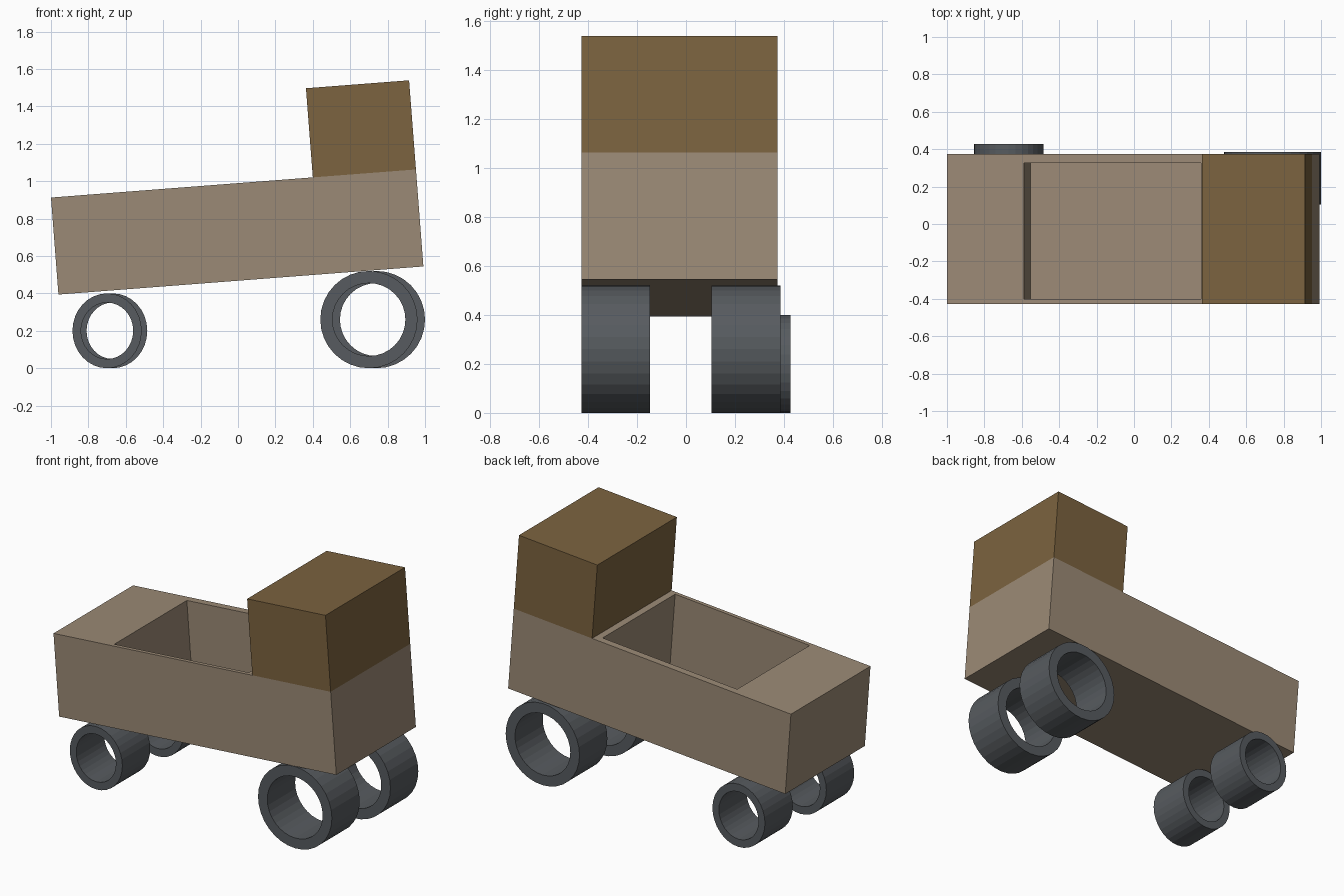
import bpy, bmesh, math
from mathutils import Matrix, Vector

if "Cube" in bpy.data.objects:
    bpy.data.objects.remove(bpy.data.objects["Cube"])

TILT = math.radians(4.4)
Y0, Y1 = -0.427, 0.373            # body sides
LENGTH, HEIGHT = 1.957, 0.52      # body size along its own axes
# body frame: origin at the low rear corner, tipped up towards +x
FRAME = Matrix.Translation((-0.96, 0, 0.394)) @ Matrix.Rotation(-TILT, 4, 'Y')


def material(name, rgb):
    m = bpy.data.materials.new(name)
    m.diffuse_color = (*rgb, 1)
    m.use_nodes = True
    m.node_tree.nodes["Principled BSDF"].inputs["Base Color"].default_value = m.diffuse_color
    return m


def finish(name, bm, mat):
    bmesh.ops.recalc_face_normals(bm, faces=bm.faces)
    me = bpy.data.meshes.new(name)
    bm.to_mesh(me)
    bm.free()
    me.materials.append(mat)
    ob = bpy.data.objects.new(name, me)
    bpy.context.collection.objects.link(ob)
    return ob


def box(lo, hi):
    lo, hi = Vector(lo), Vector(hi)
    bm = bmesh.new()
    bmesh.ops.create_cube(bm, size=1)
    bmesh.ops.scale(bm, vec=hi - lo, verts=bm.verts)
    bmesh.ops.translate(bm, vec=(lo + hi) / 2, verts=bm.verts)
    return bm


def tyre(name, x, y, rx, rz, wall, width, mat, sides=32):
    """Open tube along y; x and z radii may differ slightly."""
    bm = bmesh.new()
    rings = []
    for k, yy in ((1, y), (1, y + width), (1 - wall / rz, y + width), (1 - wall / rz, y)):
        rings.append([bm.verts.new((x + k * rx * math.cos(a), yy, rz + k * rz * math.sin(a)))
                      for a in (2 * math.pi * i / sides for i in range(sides))])
    for r in range(4):
        a, b = rings[r], rings[(r + 1) % 4]
        for i in range(sides):
            j = (i + 1) % sides
            bm.faces.new((a[i], a[j], b[j], b[i]))
    finish(name, bm, mat)


tan = material("tan", (0.33, 0.255, 0.18))
brown = material("brown", (0.20, 0.125, 0.05))
rubber = material("rubber", (0.095, 0.105, 0.115))

# Body with the open load bed sunk into its top
bm = box((0, Y0, 0), (LENGTH, Y1, HEIGHT))
bm.normal_update()
top = max(bm.faces, key=lambda f: f.calc_center_median().z)
cx, cy = LENGTH / 2, (Y0 + Y1) / 2
for z in (HEIGHT, 0.045):         # bed rim, then bed floor
    bmesh.ops.inset_region(bm, faces=[top], thickness=0.01)
    for v in top.verts:
        v.co = (0.412 if v.co.x < cx else 1.362, -0.402 if v.co.y < cy else 0.327, z)
finish("body", bm, tan).matrix_world = FRAME

# Cab block on the raised end
bm = box((1.404, Y0, HEIGHT), (LENGTH, Y1, HEIGHT + 0.478))
finish("cab", bm, brown).matrix_world = FRAME

# Wheels: the far side sits slightly further along x
tyre("small_wheel_near", -0.70, -0.427, 0.185, 0.20, 0.049, 0.28, rubber)
tyre("small_wheel_far", -0.67, 0.147, 0.185, 0.20, 0.049, 0.28, rubber)
tyre("large_wheel_near", 0.70, -0.427, 0.26, 0.26, 0.065, 0.28, rubber)
tyre("large_wheel_far", 0.74, 0.105, 0.26, 0.26, 0.065, 0.28, rubber)
